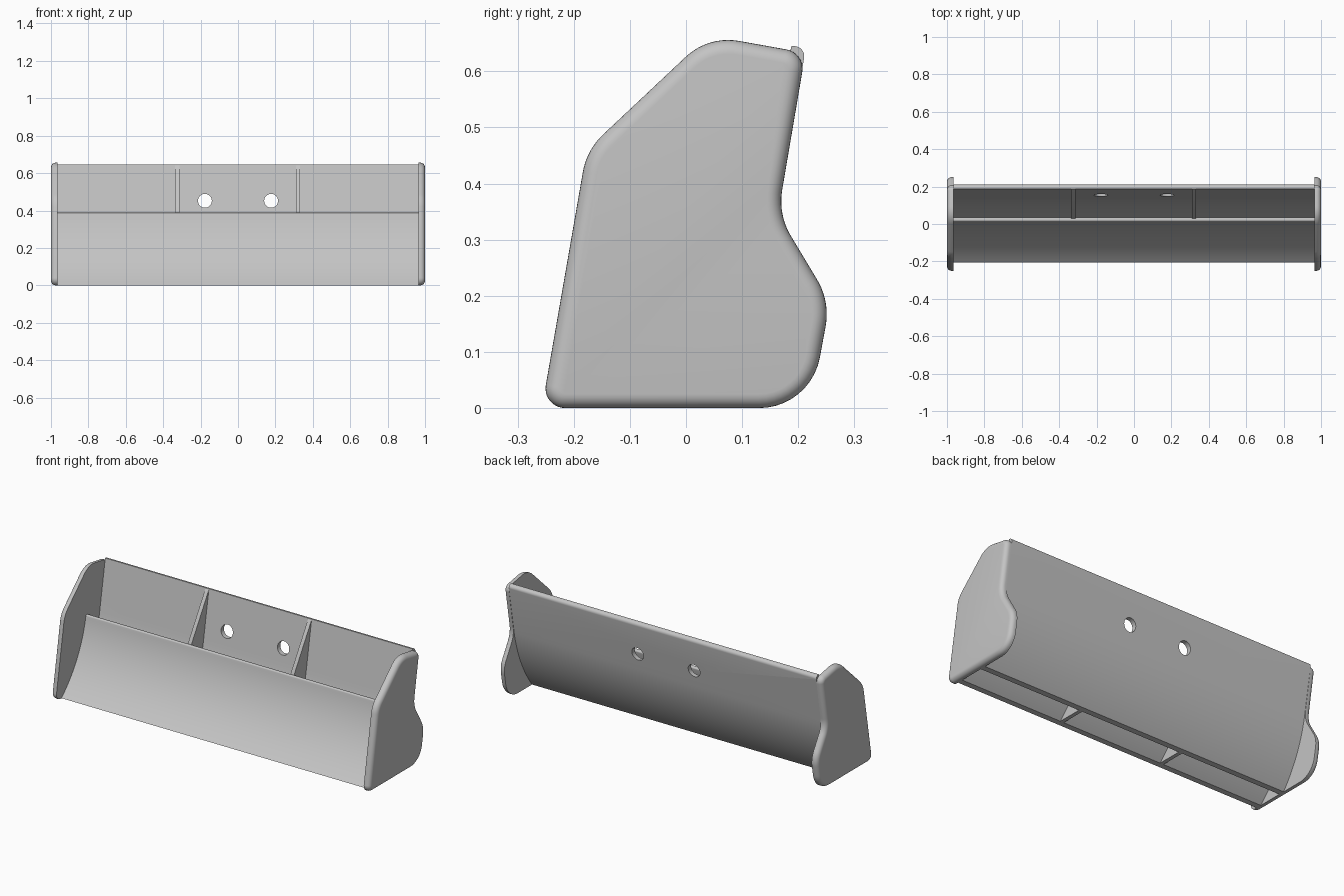
import bpy, bmesh, math
from mathutils import Vector

if "Cube" in bpy.data.objects:
    bpy.data.objects.remove(bpy.data.objects["Cube"])

grey = bpy.data.materials.new("light grey")
grey.diffuse_color = (0.55, 0.55, 0.55, 1)
grey.use_nodes = True
grey.node_tree.nodes["Principled BSDF"].inputs["Base Color"].default_value = grey.diffuse_color

CY, CZ = -0.645, 0.506          # shared centre of the curved sheets (y, z)
LEAN = math.radians(10)


def fillet(corners, steps=10):
    """Round each (y, z, radius) corner of a closed outline."""
    out, n = [], len(corners)
    for i, (y, z, r) in enumerate(corners):
        p = Vector((y, z))
        if r == 0:
            out.append(p)
            continue
        a = (Vector(corners[i - 1][:2]) - p).normalized()
        b = (Vector(corners[(i + 1) % n][:2]) - p).normalized()
        half = a.angle(b) / 2
        c = p + (a + b).normalized() * r / math.sin(half)
        start = p + a * r / math.tan(half) - c
        end = p + b * r / math.tan(half) - c
        turn = math.pi - 2 * half
        for k in range(steps + 1):
            t = k / steps
            v = (start * math.sin((1 - t) * turn) + end * math.sin(t * turn)) / math.sin(turn)
            out.append(c + v)
    return out


def arc(r, a0, a1, steps=24):
    return [(CY + r * math.cos(a0 + (a1 - a0) * k / steps),
             CZ + r * math.sin(a0 + (a1 - a0) * k / steps), 0) for k in range(steps + 1)]


def ground_angle(r):
    return -math.asin(CZ / r)


def finish(ob):
    bpy.ops.object.select_all(action='DESELECT')
    ob.select_set(True)
    bpy.context.view_layer.objects.active = ob
    bpy.ops.object.shade_smooth_by_angle(angle=math.radians(30))


def extrude(name, outline, x0, x1, round_x=None, radius=0.025):
    """Extrude a y-z outline along x; optionally round the rim at x = round_x."""
    bm = bmesh.new()
    face = bm.faces.new([bm.verts.new((x0, p[0], p[1])) for p in outline])
    ext = bmesh.ops.extrude_face_region(bm, geom=[face])
    for v in ext["geom"]:
        if isinstance(v, bmesh.types.BMVert):
            v.co.x = x1
    bmesh.ops.recalc_face_normals(bm, faces=bm.faces)
    if round_x is not None:
        rim = [e for e in bm.edges if all(abs(v.co.x - round_x) < 1e-5 for v in e.verts)]
        bmesh.ops.bevel(bm, geom=rim, offset=radius, segments=6, profile=0.5,
                        affect='EDGES', clamp_overlap=False)
        bmesh.ops.recalc_face_normals(bm, faces=bm.faces)
    me = bpy.data.meshes.new(name)
    bm.to_mesh(me)
    bm.free()
    me.materials.append(grey)
    ob = bpy.data.objects.new(name, me)
    bpy.context.collection.objects.link(ob)
    finish(ob)
    return ob


# End plates with a rounded outer rim
plate = fillet([(-0.257, 0, 0.035), (-0.177, 0.46, 0.12), (0.04, 0.664, 0.11),
                (0.213, 0.633, 0.035), (0.164, 0.345, 0.12), (0.257, 0.19, 0.12),
                (0.222, 0, 0.11)])
for side, label in ((-1, "left"), (1, "right")):
    extrude(label + "_end_plate", plate, side * 0.965, side, round_x=side)


def wall_top(r, z):
    """Point where the leaning straight part above the arc reaches height z."""
    y = CY + r * math.cos(LEAN)
    return y + (z - CZ + r * math.sin(LEAN)) * math.tan(LEAN)


# Back wall: leaning top, curved lower part
R_OUT, R_IN, TOP = 0.822, 0.796, 0.645
wall = arc(R_OUT, ground_angle(R_OUT), -LEAN)
wall += [(wall_top(R_OUT, TOP), TOP, 0.018), (wall_top(R_IN, TOP), TOP, 0)]
wall += arc(R_IN, -LEAN, ground_angle(R_IN))
back_wall = extrude("back_wall", fillet(wall), -0.966, 0.966)

# Two mounting holes through the back wall
for x in (-0.177, 0.177):
    bpy.ops.mesh.primitive_cylinder_add(vertices=48, radius=0.037, depth=0.3,
                                        location=(x, 0.17, 0.452),
                                        rotation=(math.pi / 2, 0, 0))
    cutter = bpy.context.object
    cutter.hide_render = True
    mod = back_wall.modifiers.new("hole", 'BOOLEAN')
    mod.object, mod.solver = cutter, 'EXACT'
    bpy.context.view_layer.objects.active = back_wall
    bpy.ops.object.modifier_apply(modifier=mod.name)
    bpy.data.objects.remove(cutter)
finish(back_wall)

# Curved front sheet with a rounded lip
F_IN, F_OUT = 0.67, 0.692
sheet = arc(F_OUT, ground_angle(F_OUT), -LEAN)
sheet[-1] = sheet[-1][:2] + (0.008,)
lip = arc(F_IN, -LEAN, ground_angle(F_IN))
lip[0] = lip[0][:2] + (0.008,)
extrude("front_sheet", fillet(sheet + lip), -0.966, 0.966)

# Dividers filling the gap between front sheet and back wall
MID_F, MID_B = 0.685, 0.805
web = arc(MID_B, ground_angle(MID_B), -LEAN)
web += [(wall_top(MID_B, 0.64), 0.64, 0), (wall_top(R_IN, 0.64), 0.64, 0)]
web += arc(MID_F, -LEAN, ground_angle(MID_F))
for x, label in ((-0.325, "left"), (0.32, "right")):
    extrude(label + "_divider", fillet(web), x - 0.011, x + 0.011)
